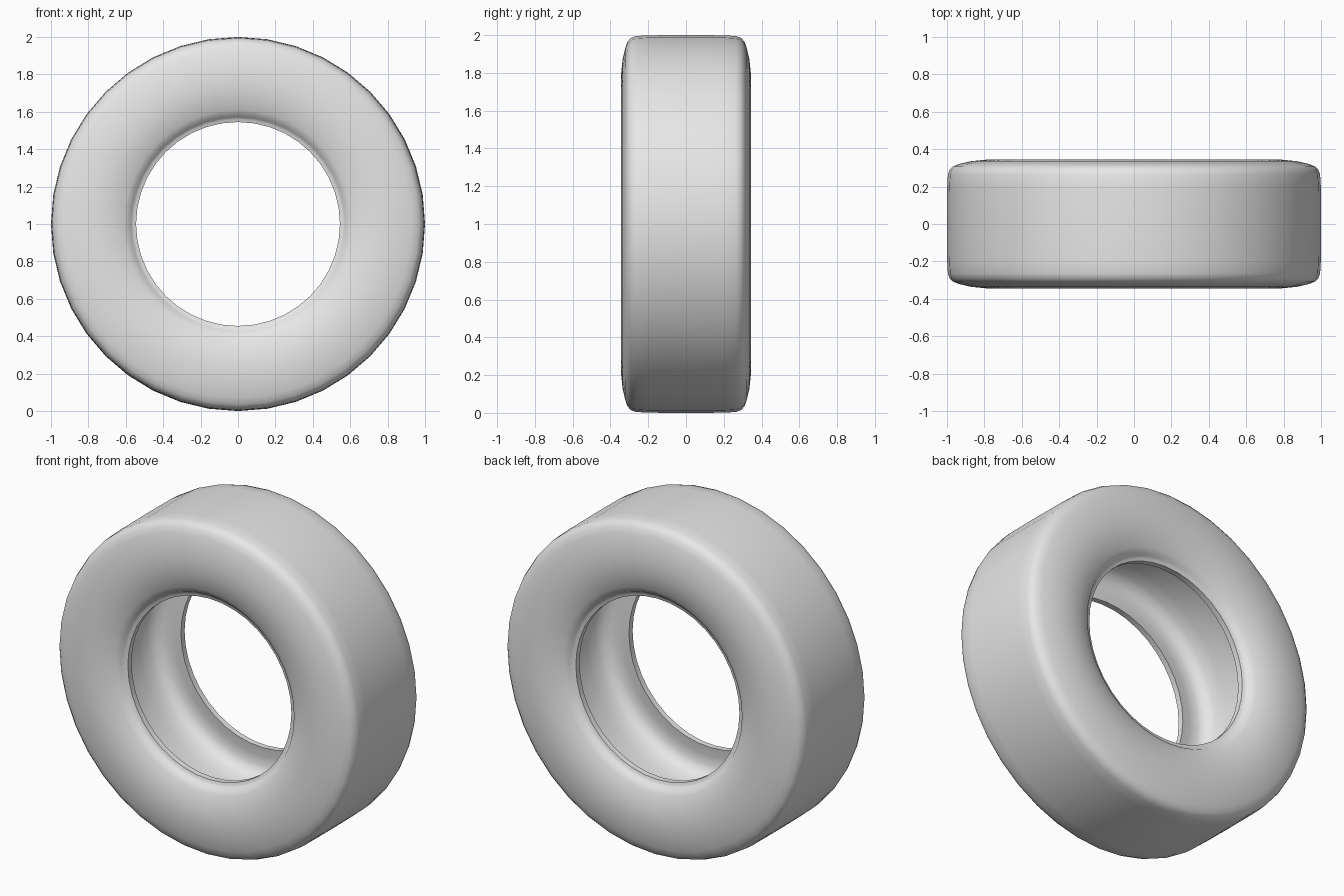
import bpy
import bmesh
import math
from mathutils import Matrix, Vector

cube = bpy.data.objects.get("Cube")
if cube:
    bpy.data.objects.remove(cube, do_unlink=True)

SEGMENTS = 40

# Rubber material
rubber = bpy.data.materials.new("light_grey_rubber")
rubber.use_nodes = True
grey = (0.8, 0.8, 0.8, 1.0)
rubber.diffuse_color = grey
rubber.node_tree.nodes["Principled BSDF"].inputs["Base Color"].default_value = grey

# Half cross-section as (radius, depth): tread, shoulder, sidewall, bead, cavity
tread = [(1.0, 0.0), (0.999, 0.2), (0.995, 0.265)]
shoulder = [(0.985, 0.292), (0.965, 0.31), (0.93, 0.322)]
sidewall = [(0.87, 0.336), (0.79, 0.344), (0.72, 0.34), (0.66, 0.328), (0.61, 0.31)]
bead = [(0.58, 0.295), (0.571, 0.28), (0.56, 0.274), (0.545, 0.27), (0.545, 0.235)]
cavity = [(0.6, 0.243), (0.66, 0.245), (0.705, 0.225), (0.73, 0.18), (0.74, 0.1), (0.742, 0.0)]
half = tread + shoulder + sidewall + bead + cavity

# Mirror the half into a closed loop
loop = half + [(r, -y) for r, y in reversed(half[1:-1])]

# Revolve the loop around the axle
bm = bmesh.new()
rings = []
for i in range(SEGMENTS):
    turn = Matrix.Rotation(2 * math.pi * i / SEGMENTS, 3, "Y")
    rings.append([bm.verts.new(turn @ Vector((0, y, r)) + Vector((0, 0, 1)))
                  for r, y in loop])
for i, ring in enumerate(rings):
    after = rings[(i + 1) % SEGMENTS]
    for j in range(len(loop)):
        k = (j + 1) % len(loop)
        bm.faces.new((ring[j], ring[k], after[k], after[j]))
bmesh.ops.recalc_face_normals(bm, faces=bm.faces)

mesh = bpy.data.meshes.new("tire")
bm.to_mesh(mesh)
bm.free()
mesh.materials.append(rubber)
tire = bpy.data.objects.new("tire", mesh)
bpy.context.collection.objects.link(tire)

# Smooth surface with crisp bead edges
bpy.ops.object.select_all(action="DESELECT")
tire.select_set(True)
bpy.context.view_layer.objects.active = tire
bpy.ops.object.shade_smooth_by_angle(angle=math.radians(50))
